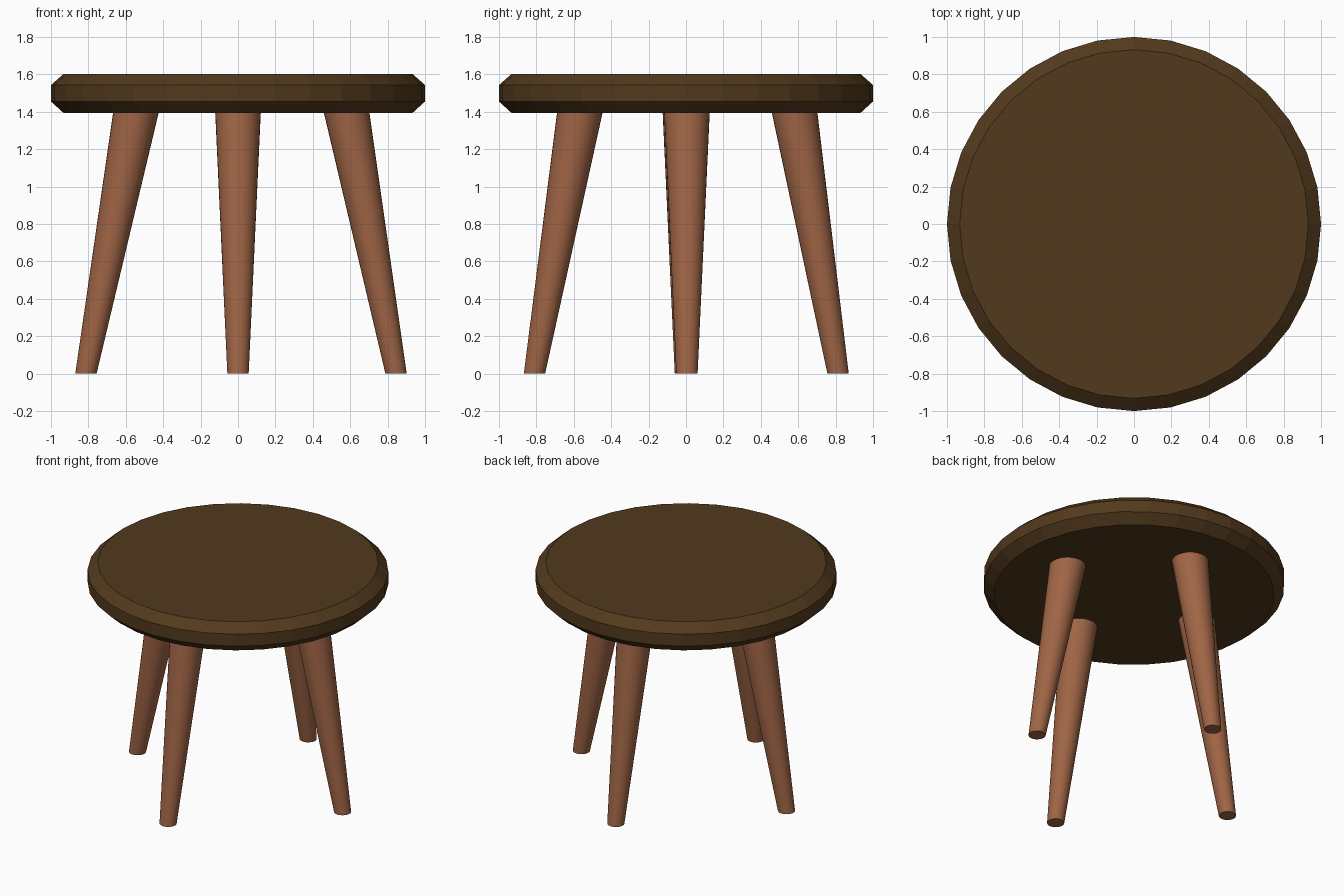
import bpy, bmesh
from math import cos, sin, pi, radians

if "Cube" in bpy.data.objects:
    bpy.data.objects.remove(bpy.data.objects["Cube"])


def material(name, color):
    m = bpy.data.materials.new(name)
    m.diffuse_color = (*color, 1)
    m.use_nodes = True
    m.node_tree.nodes["Principled BSDF"].inputs["Base Color"].default_value = m.diffuse_color
    return m


def loft(name, rings, sides, mat, smooth):
    """Stack horizontal circles (x, y, z, radius) into a capped solid."""
    bm = bmesh.new()
    loops = [[bm.verts.new((x + r * cos(2 * pi * i / sides), y + r * sin(2 * pi * i / sides), z))
              for i in range(sides)] for x, y, z, r in rings]
    for a, b in zip(loops, loops[1:]):
        for i in range(sides):
            j = (i + 1) % sides
            bm.faces.new((a[i], a[j], b[j], b[i]))
    bm.faces.new(loops[0][::-1])
    bm.faces.new(loops[-1])
    mesh = bpy.data.meshes.new(name)
    bm.to_mesh(mesh)
    bm.free()
    obj = bpy.data.objects.new(name, mesh)
    bpy.context.collection.objects.link(obj)
    mesh.materials.append(mat)
    if smooth:
        bpy.ops.object.select_all(action='DESELECT')
        obj.select_set(True)
        bpy.context.view_layer.objects.active = obj
        bpy.ops.object.shade_smooth_by_angle(angle=radians(30))
    return obj


dark_wood = material("dark_wood", (0.085, 0.042, 0.012))
red_wood = material("red_wood", (0.35, 0.13, 0.06))

# Round seat with chamfered rims
loft("seat", [(0, 0, 1.393, 0.932), (0, 0, 1.455, 1), (0, 0, 1.543, 1), (0, 0, 1.603, 0.932)],
     32, dark_wood, False)

# Four tapered, splayed legs: foot centre and centre where it meets the seat
legs = {
    "left_leg": ((-0.813, -0.003), (-0.545, -0.003)),
    "right_leg": ((0.845, 0.005), (0.58, 0.005)),
    "front_leg": ((0, -0.81), (0, -0.567)),
    "back_leg": ((0, 0.813), (0, 0.58)),
}
for name, (foot, top) in legs.items():
    loft(name, [(*foot, 0, 0.057), (*top, 1.4, 0.122)], 32, red_wood, True)
